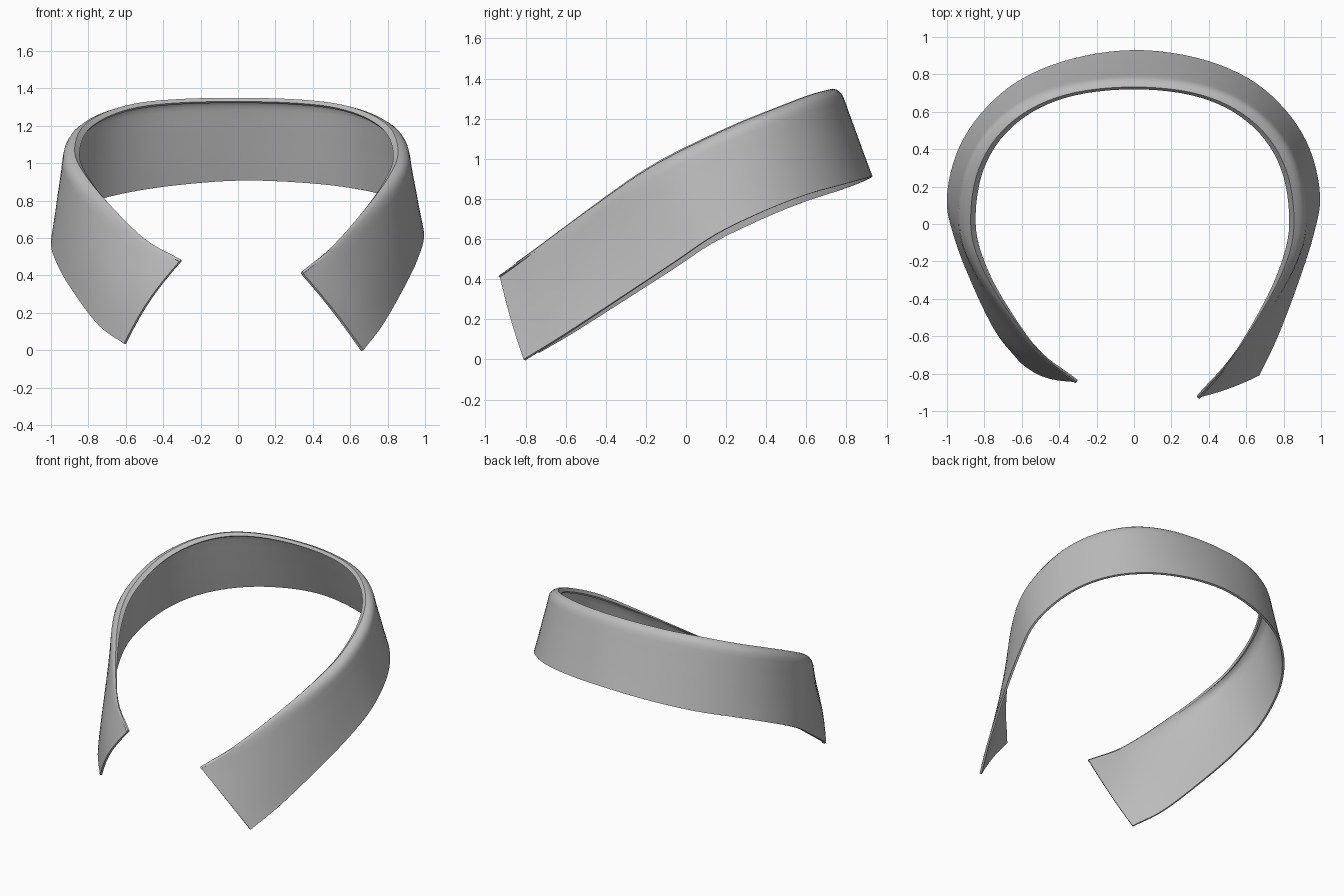
import bpy, math
from mathutils import Vector

cube = bpy.data.objects.get("Cube")
if cube:
    bpy.data.objects.remove(cube, do_unlink=True)

# Matching points on the folded top edge and the free bottom edge,
# from the left tip round to the centre of the back
TOP = [(.34, -.93, .42), (.51, -.73, .56), (.69, -.43, .77), (.79, -.2, .92), (.83, 0, 1.03),
       (.8, .25, 1.15), (.7, .45, 1.235), (.53, .6, 1.295), (.3, .69, 1.322), (0, .72, 1.33)]
BOTTOM = [(.67, -.81, 0), (.77, -.6, .13), (.88, -.31, .32), (.96, -.06, .485), (.995, .15, .625),
          (.94, .4, .745), (.81, .61, .825), (.61, .78, .872), (.33, .89, .902), (0, .93, .912)]
# Cross-section of the fold: (fraction down the band, outward offset)
FOLD = [(0, 0), (-.025, .02), (.0, .034), (.04, .044), (.09, .048), (.15, .046),
        (.28, .038), (.43, .03), (.58, .022), (.72, .014), (.86, .007), (1, 0)]
STEPS = 5
LAST = len(TOP) - 1


def full_path(half, tip_shift, side_shift):
    """Mirror the left half; the right tip is tucked in a little further."""
    path = [Vector(p) for p in half]
    for i in range(LAST - 1, -1, -1):
        x, y, z = half[i]
        fade = (1 - i / LAST) ** 6
        wave = math.sin(math.pi * i / LAST)
        path.append(Vector((-x, y, z)) + Vector(tip_shift) * fade + Vector(side_shift) * wave)
    return path


def smooth_path(pts):
    """Catmull-Rom curve through the points."""
    ext = [2 * pts[0] - pts[1]] + pts + [2 * pts[-1] - pts[-2]]
    out = []
    for a, b, c, d in zip(ext, ext[1:], ext[2:], ext[3:]):
        for k in range(STEPS):
            t = k / STEPS
            out.append(.5 * (2 * b + (c - a) * t + (2 * a - 5 * b + 4 * c - d) * t ** 2
                             + (3 * b - a - 3 * c + d) * t ** 3))
    return out + [pts[-1]]


top = smooth_path(full_path(TOP, (.035, .085, .065), (-.018, 0, .005)))
bottom = smooth_path(full_path(BOTTOM, (.06, .07, .035), (-.008, -.02, -.045)))

# Loft the section along the band; the fold is fullest at the sides
# and flattens out toward both tips
verts, faces = [], []
n, m = len(top), len(FOLD)
for i in range(n):
    lo, hi = max(i - 1, 0), min(i + 1, n - 1)
    along = top[hi] + bottom[hi] - top[lo] - bottom[lo]
    down = bottom[i] - top[i]
    outward = down.cross(along).normalized()
    t = min(1, min(i, n - 1 - i) / (STEPS * 3.5))
    fold = t * t * (3 - 2 * t)
    full = 1 + .6 * math.sin(2 * math.pi * i / (n - 1)) ** 2
    bow = .012 if i < n / 2 else .035
    for f, offset in FOLD:
        s = max(f, 0)
        flat = bow * math.sin(math.pi * s)
        f = s + (f - s) * fold
        verts.append(top[i] + down * f + outward * (offset * fold * full + flat * (1 - fold)))
for i in range(n - 1):
    for j in range(m - 1):
        a = i * m + j
        faces.append((a, a + 1, a + m + 1, a + m))

mesh = bpy.data.meshes.new("collar_band")
mesh.from_pydata([tuple(v) for v in verts], [], faces)
collar = bpy.data.objects.new("collar_band", mesh)
bpy.context.collection.objects.link(collar)

# Plain grey cloth
cloth = bpy.data.materials.new("grey_cloth")
cloth.use_nodes = True
grey = (.5, .5, .5, 1)
cloth.diffuse_color = grey
cloth.node_tree.nodes["Principled BSDF"].inputs["Base Color"].default_value = grey
mesh.materials.append(cloth)

# Cloth thickness, grown toward the neck
solid = collar.modifiers.new("thickness", "SOLIDIFY")
solid.thickness = .015
solid.offset = -1

bpy.context.view_layer.objects.active = collar
collar.select_set(True)
bpy.ops.object.modifier_apply(modifier=solid.name)
bpy.ops.object.shade_smooth_by_angle(angle=math.radians(40))
